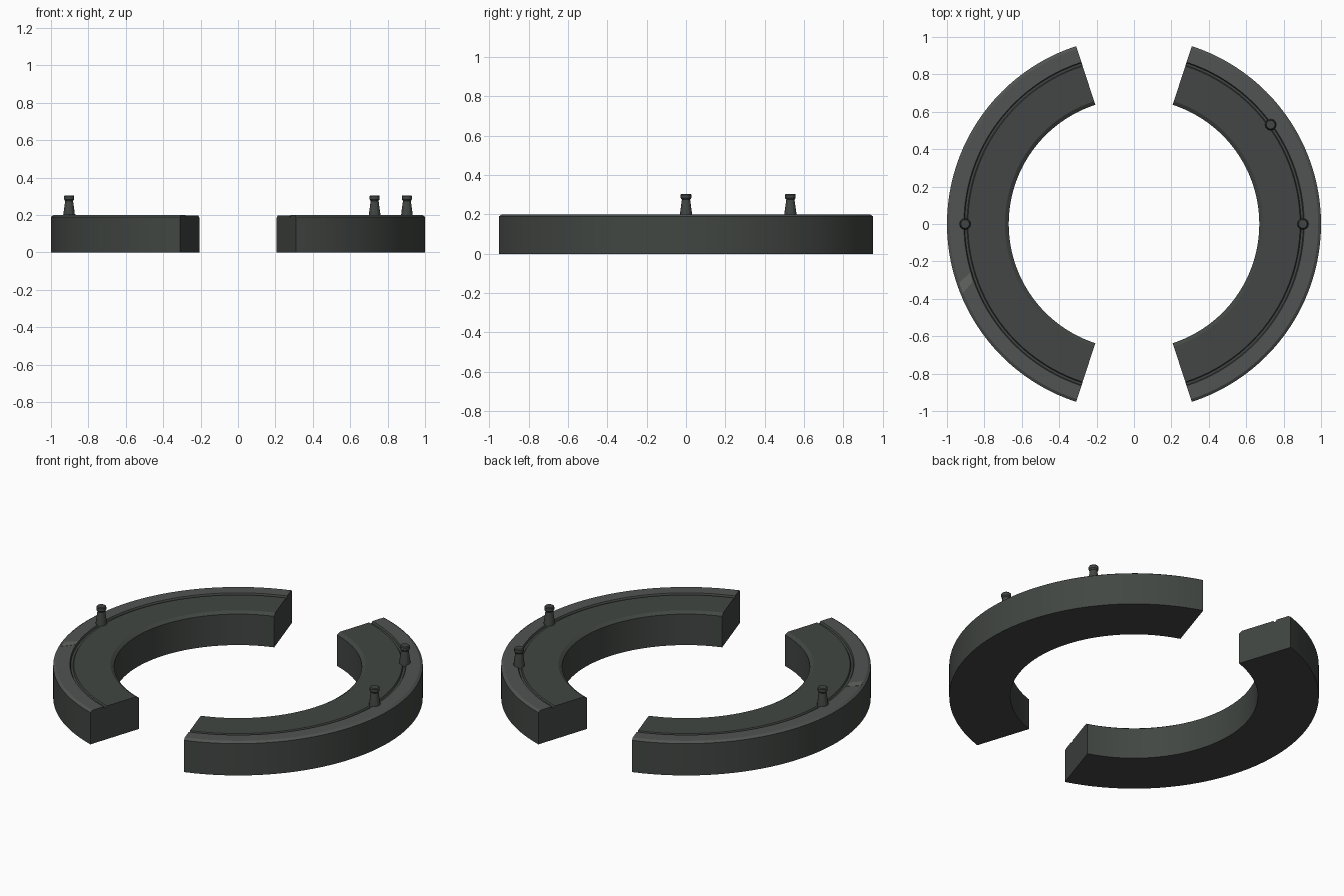
import bpy, bmesh
from math import sin, cos, pi, radians

if "Cube" in bpy.data.objects:
    bpy.data.objects.remove(bpy.data.objects["Cube"])


def material(name, c):
    m = bpy.data.materials.new(name)
    m.diffuse_color = (*c, 1)
    m.use_nodes = True
    m.node_tree.nodes["Principled BSDF"].inputs["Base Color"].default_value = m.diffuse_color
    return m


dark = material("dark_grey", (0.054, 0.062, 0.056))
band = material("band_grey", (0.08, 0.088, 0.082))
pale = material("pale_grey", (0.12, 0.13, 0.12))


def finish(bm, name, mats):
    bmesh.ops.recalc_face_normals(bm, faces=bm.faces)
    me = bpy.data.meshes.new(name)
    bm.to_mesh(me)
    bm.free()
    for m in mats:
        me.materials.append(m)
    ob = bpy.data.objects.new(name, me)
    bpy.context.collection.objects.link(ob)
    bpy.context.view_layer.objects.active = ob
    ob.select_set(True)
    bpy.ops.object.shade_smooth_by_angle(angle=radians(25))
    ob.select_set(False)
    return ob


# cross-section of the arc (radius, z): bevelled rims and a shallow groove
SECTION = [(0.67, 0), (1, 0), (1, 0.19), (0.985, 0.2), (0.91, 0.2),
           (0.905, 0.19), (0.893, 0.19), (0.888, 0.198), (0.69, 0.198),
           (0.67, 0.185)]
BAND_EDGES = (2, 3)


def arc(name, centre, half=72, steps=48):
    bm = bmesh.new()
    rings = []
    for i in range(steps + 1):
        a = radians(centre - half + 2 * half * i / steps)
        rings.append([bm.verts.new((r * cos(a), r * sin(a), z)) for r, z in SECTION])
    n = len(SECTION)
    for a, b in zip(rings, rings[1:]):
        for k in range(n):
            f = bm.faces.new((a[k], a[(k + 1) % n], b[(k + 1) % n], b[k]))
            f.material_index = int(k in BAND_EDGES)
    bm.faces.new(rings[0])
    bm.faces.new(rings[-1])
    return finish(bm, name, [dark, band])


arc("right_arc", 0)
arc("left_arc", 180)

# flared pins standing on the groove
PIN = [(0.031, 0.185), (0.03, 0.21), (0.021, 0.275), (0.027, 0.283),
       (0.027, 0.3), (0.023, 0.305)]


def pin(name, angle, sides=12):
    bm = bmesh.new()
    cx, cy = 0.903 * cos(radians(angle)), 0.903 * sin(radians(angle))
    rings = [[bm.verts.new((cx + r * cos(2 * pi * k / sides),
                            cy + r * sin(2 * pi * k / sides), z))
              for k in range(sides)] for r, z in PIN]
    for a, b in zip(rings, rings[1:]):
        for k in range(sides):
            j = (k + 1) % sides
            bm.faces.new((a[k], a[j], b[j], b[k]))
    bm.faces.new(rings[0])
    bm.faces.new(rings[-1])
    finish(bm, name, [dark])


for name, angle in (("right_pin", 0), ("upper_right_pin", 36), ("left_pin", 180)):
    pin(name, angle)

# small pale slanted mark on the outer band of the left arc
bm = bmesh.new()
corners = [(-0.935, -0.315), (-0.875, -0.26), (-0.865, -0.31), (-0.915, -0.37)]
low = [bm.verts.new((x, y, 0.195)) for x, y in corners]
top = [bm.verts.new((x, y, 0.201)) for x, y in corners]
bm.faces.new(low)
bm.faces.new(top)
for k in range(4):
    j = (k + 1) % 4
    bm.faces.new((low[k], low[j], top[j], top[k]))
finish(bm, "band_mark", [pale])
